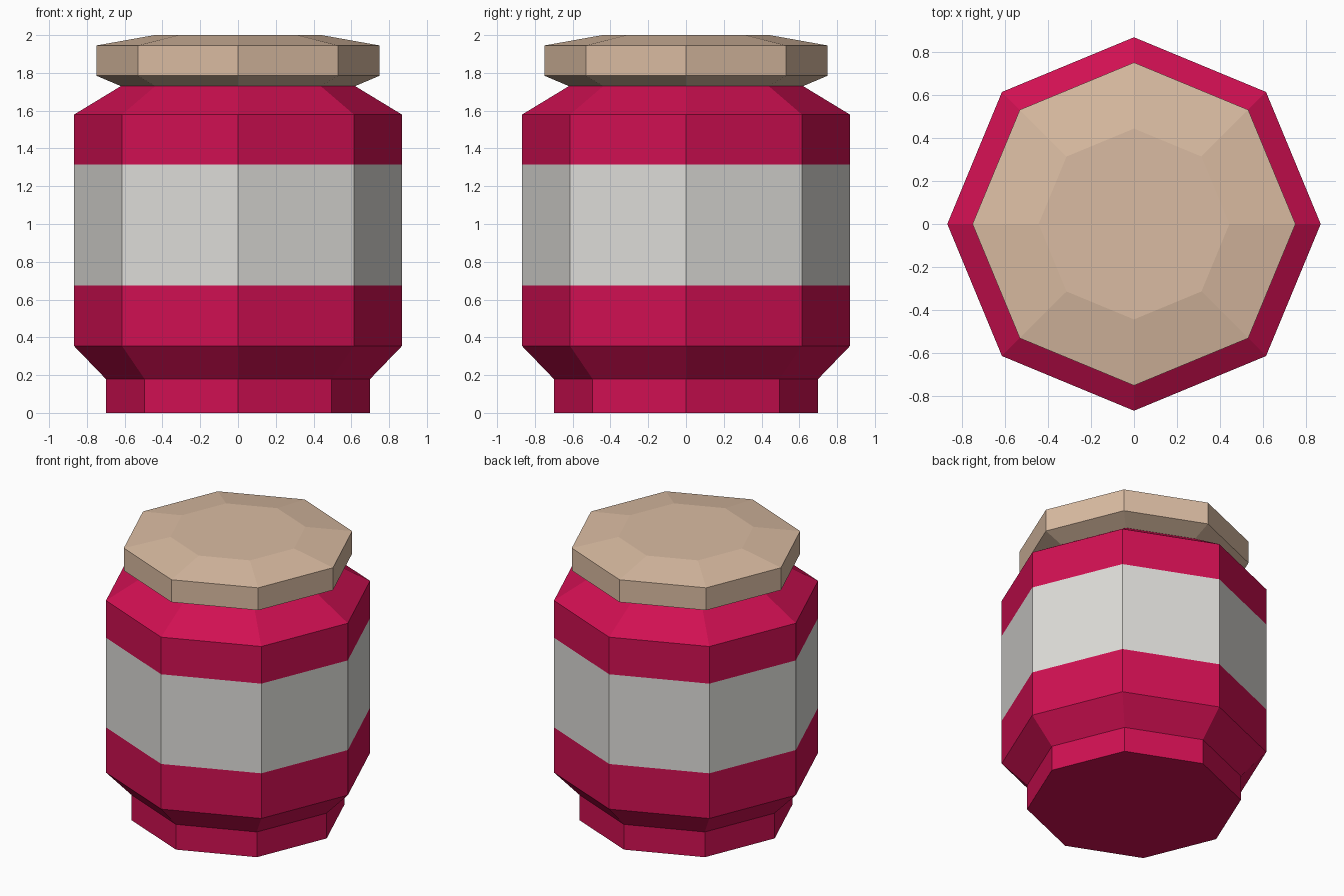
import bpy
import bmesh
from math import cos, sin, tau

SIDES = 8

cube = bpy.data.objects.get("Cube")
if cube:
    bpy.data.objects.remove(cube, do_unlink=True)


def make_material(name, rgb):
    mat = bpy.data.materials.new(name)
    mat.use_nodes = True
    mat.diffuse_color = (*rgb, 1)
    bsdf = next(n for n in mat.node_tree.nodes if n.type == "BSDF_PRINCIPLED")
    bsdf.inputs["Base Color"].default_value = (*rgb, 1)
    return mat


def lathe(name, profile, materials):
    """Stack eight-sided rings of (radius, height) and cap both ends."""
    bm = bmesh.new()
    rings = [[bm.verts.new((r * cos(tau * i / SIDES), r * sin(tau * i / SIDES), z))
              for i in range(SIDES)] for r, z in profile]
    for low, high in zip(rings, rings[1:]):
        for i in range(SIDES):
            j = (i + 1) % SIDES
            bm.faces.new((low[i], low[j], high[j], high[i]))
    bm.faces.new(rings[0][::-1])
    bm.faces.new(rings[-1])
    mesh = bpy.data.meshes.new(name)
    bm.to_mesh(mesh)
    bm.free()
    for mat in materials:
        mesh.materials.append(mat)
    obj = bpy.data.objects.new(name, mesh)
    bpy.context.collection.objects.link(obj)
    return obj


crimson = make_material("crimson", (0.63, 0.005, 0.084))
label_grey = make_material("label grey", (0.73, 0.72, 0.69))
tan = make_material("tan", (0.70, 0.50, 0.36))

# Jar body: foot, flared shoulder, straight wall split by the label, neck
LABEL_LOW, LABEL_HIGH = 0.675, 1.315
jar = lathe("jar_body", [
    (0.70, 0), (0.70, 0.18), (0.867, 0.353), (0.867, LABEL_LOW),
    (0.867, LABEL_HIGH), (0.867, 1.58), (0.62, 1.73),
], [crimson, label_grey])

# Label band painted on the wall faces between its two heights
for face in jar.data.polygons:
    face.material_index = int(LABEL_LOW < face.center.z < LABEL_HIGH)

# Lid: bevelled underside, rim and shallow domed top
lathe("lid", [(0.62, 1.73), (0.75, 1.785), (0.75, 1.945), (0.443, 2.0)], [tan])
